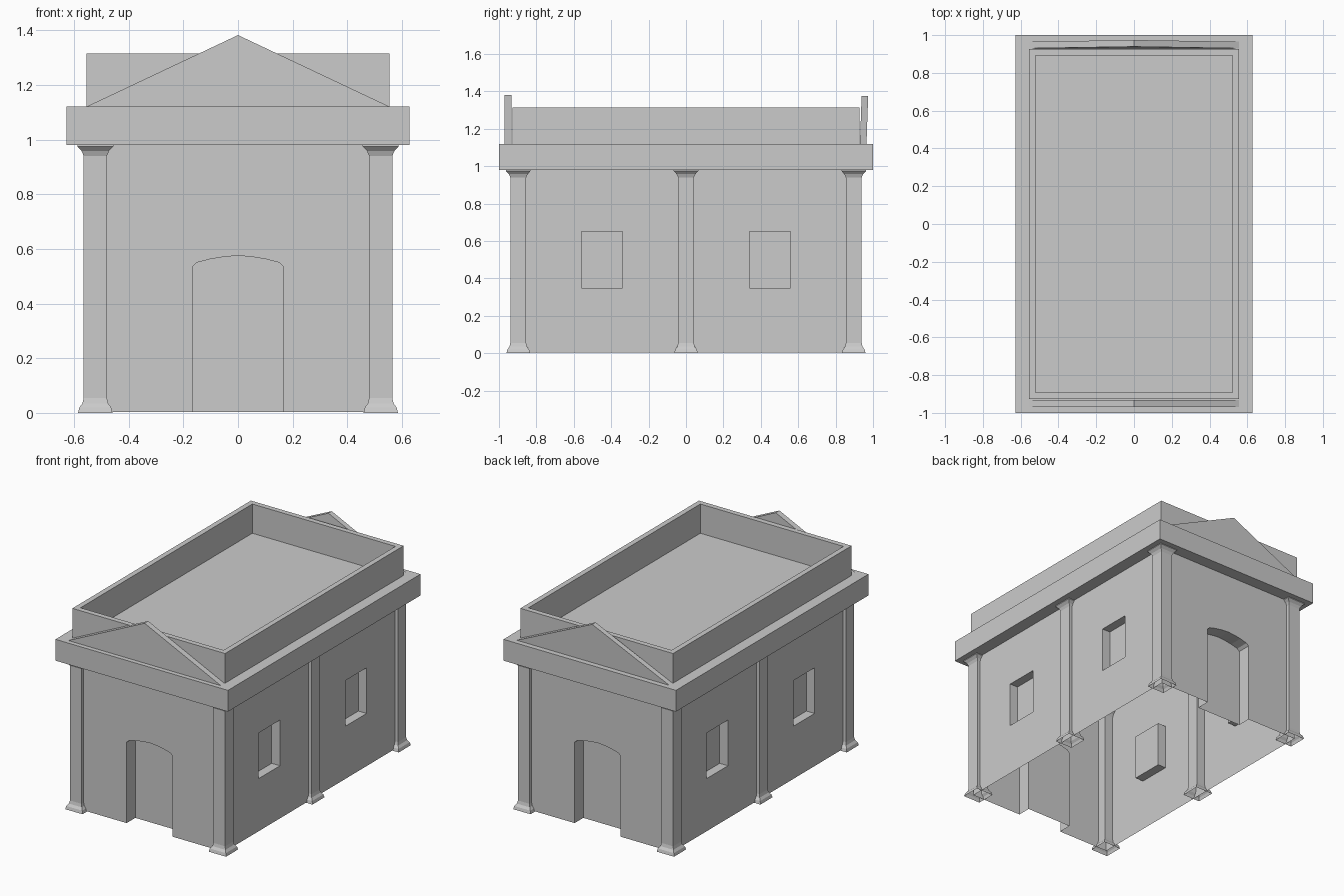
import bpy, bmesh
from math import pi

default = bpy.data.objects.get("Cube")
if default:
    bpy.data.objects.remove(default, do_unlink=True)

# Single plain stone colour
stone = bpy.data.materials.new("pale_grey_stone")
stone.use_nodes = True
colour = (0.6, 0.6, 0.6, 1)
stone.diffuse_color = colour
stone.node_tree.nodes["Principled BSDF"].inputs["Base Color"].default_value = colour

WALL_X, WALL_Y = 0.543, 0.918
WALL_BASE, WALL_TOP = 0.004, 0.98
CORNICE_TOP = 1.12


def finish(name, bm, turn=0.0):
    mesh = bpy.data.meshes.new(name)
    bm.to_mesh(mesh)
    bm.free()
    mesh.materials.append(stone)
    obj = bpy.data.objects.new(name, mesh)
    obj.rotation_euler.z = turn
    bpy.context.collection.objects.link(obj)
    return obj


def box(bm, half_x, half_y, z0, z1):
    verts = bmesh.ops.create_cube(bm, size=2)["verts"]
    for v in verts:
        v.co = (v.co.x * half_x, v.co.y * half_y, z1 if v.co.z > 0 else z0)


def door_wall(name, turn):
    """End wall with a recessed arched doorway."""
    bm = bmesh.new()
    half = [(0.167, WALL_BASE), (0.167, 0.535), (0.15, 0.55), (0.1, 0.563), (0.05, 0.571)]
    arch = [(-x, z) for x, z in half] + [(0, 0.575)] + half[::-1]
    rim = [bm.verts.new((x, -WALL_Y, z)) for x, z in arch]
    back = [bm.verts.new((x, -WALL_Y + 0.09, z)) for x, z in arch]
    corners = [(WALL_X, WALL_BASE), (WALL_X, WALL_TOP), (-WALL_X, WALL_TOP), (-WALL_X, WALL_BASE)]
    bm.faces.new(rim + [bm.verts.new((x, -WALL_Y, z)) for x, z in corners])
    for i in range(len(rim) - 1):
        bm.faces.new((rim[i + 1], rim[i], back[i], back[i + 1]))
    bm.faces.new(back[::-1])
    finish(name, bm, turn)


def window_wall(name, turn):
    """Long wall with two recessed square-headed windows."""
    bm = bmesh.new()
    us = [-WALL_Y, -0.56, -0.34, 0.34, 0.56, WALL_Y]
    zs = [WALL_BASE, 0.35, 0.65, WALL_TOP]
    grid = [[bm.verts.new((u, -WALL_X, z)) for u in us] for z in zs]
    holes = []
    for r in range(len(zs) - 1):
        for c in range(len(us) - 1):
            face = bm.faces.new((grid[r][c], grid[r][c + 1], grid[r + 1][c + 1], grid[r + 1][c]))
            if r == 1 and c in (1, 3):
                holes.append(face)
    for face in bmesh.ops.extrude_discrete_faces(bm, faces=holes)["faces"]:
        bmesh.ops.translate(bm, verts=face.verts, vec=(0, 0.06, 0))
    finish(name, bm, turn)


def column(name, x, y):
    """Square pier with flared foot and capital, open underneath."""
    bm = bmesh.new()
    profile = [(0.063, 0), (0.058, 0.02), (0.047, 0.035), (0.0425, 0.055),
               (0.0425, 0.94), (0.05, 0.958), (0.066, 0.975), (0.066, WALL_TOP)]
    rings = [[bm.verts.new((x + sx * w, y + sy * w, z))
              for sx, sy in ((-1, -1), (1, -1), (1, 1), (-1, 1))] for w, z in profile]
    for low, high in zip(rings, rings[1:]):
        for i in range(4):
            j = (i + 1) % 4
            bm.faces.new((low[i], low[j], high[j], high[i]))
    finish(name, bm)


def pediment(name, y0, y1, apex, lean):
    """Thin triangular gable slab standing on the cornice."""
    bm = bmesh.new()
    outline = [(-0.555, CORNICE_TOP, 0), (0.555, CORNICE_TOP, 0), (0, apex, lean)]
    front = [bm.verts.new((x, y0 + d, z)) for x, z, d in outline]
    rear = [bm.verts.new((x, y1 + d, z)) for x, z, d in outline]
    bm.faces.new(front)
    bm.faces.new(rear[::-1])
    for i in range(3):
        j = (i + 1) % 3
        bm.faces.new((front[j], front[i], rear[i], rear[j]))
    finish(name, bm)


# Walls
door_wall("front_wall", 0)
door_wall("back_wall", pi)
window_wall("left_wall", pi / 2)
window_wall("right_wall", -pi / 2)

# Columns, three along each long side
for side, x in (("left", 0.522), ("right", -0.522)):
    for place, y in (("front", -0.897), ("middle", 0), ("back", 0.897)):
        column(f"{place}_{side}_column", x, y)

# Cornice slab
bm = bmesh.new()
box(bm, 0.627, 1.0, WALL_TOP, CORNICE_TOP)
finish("cornice", bm)

# Parapet around the sunken flat roof
bm = bmesh.new()
box(bm, 0.555, 0.927, CORNICE_TOP, 1.315)
bm.normal_update()
roof = max(bm.faces, key=lambda f: f.calc_center_median().z)
bmesh.ops.inset_region(bm, faces=[roof], thickness=0.049)
rim_edges = bmesh.ops.extrude_face_region(bm, geom=[roof])
floor_verts = [g for g in rim_edges["geom"] if isinstance(g, bmesh.types.BMVert)]
for v in floor_verts:
    v.co.z = CORNICE_TOP + 0.003
if roof.is_valid:
    bmesh.ops.delete(bm, geom=[roof], context="FACES_ONLY")
finish("roof_parapet", bm)

# Gables at both ends
pediment("front_pediment", -0.97, -0.932, 1.382, 0)
pediment("back_pediment", 0.93, 0.965, 1.376, 0.009)
